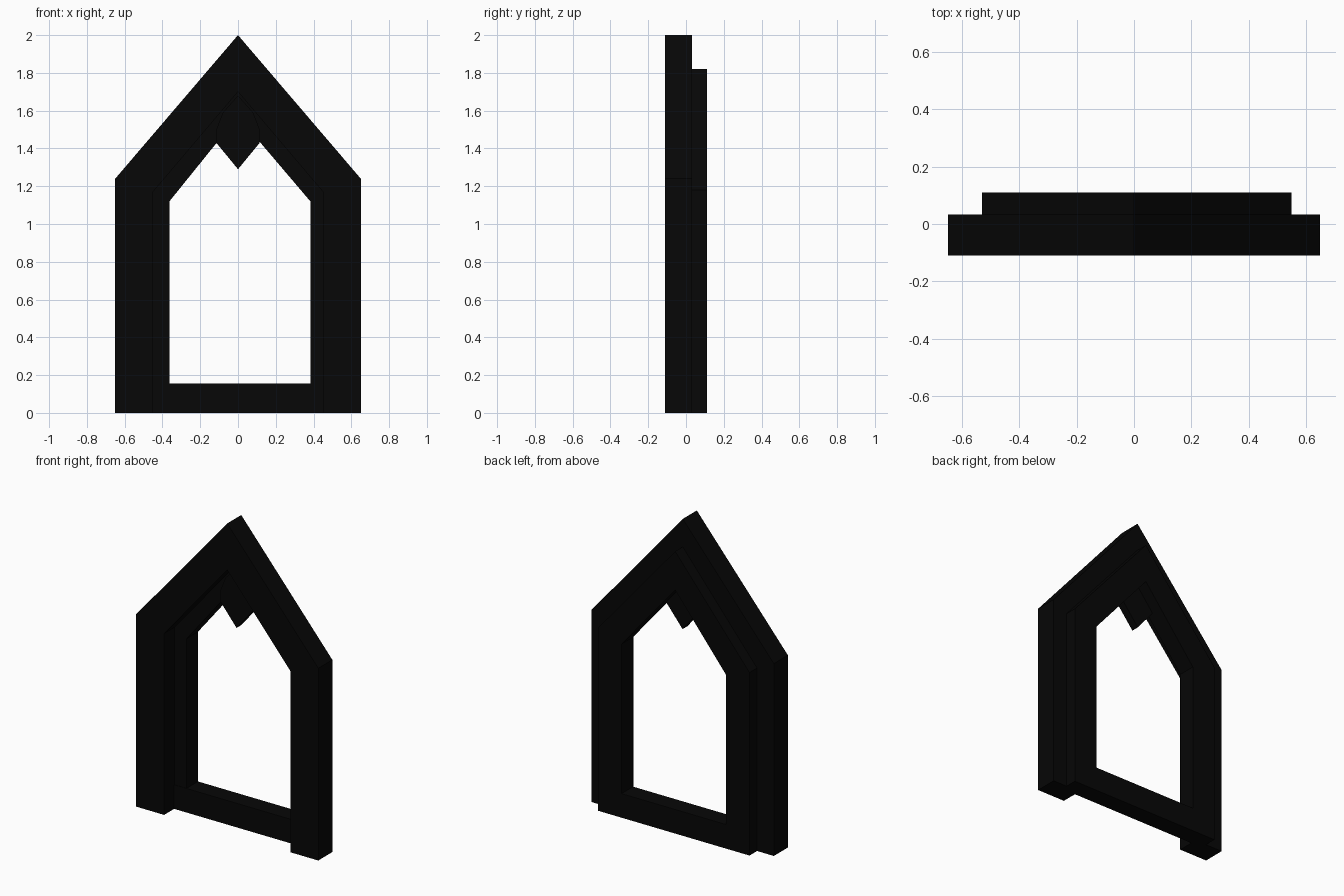
import bpy
import bmesh

cube = bpy.data.objects.get("Cube")
if cube:
    bpy.data.objects.remove(cube, do_unlink=True)

# Single near-black finish
black = bpy.data.materials.new("charcoal_black")
black.use_nodes = True
colour = (0.002, 0.002, 0.002, 1)
black.diffuse_color = colour
bsdf = black.node_tree.nodes["Principled BSDF"]
bsdf.inputs["Base Color"].default_value = colour
bsdf.inputs["Roughness"].default_value = 0.9


def prism(name, outline, front, back):
    """Extrude an (x, z) outline from front to back along y."""
    bm = bmesh.new()
    face = bm.faces.new([bm.verts.new((x, front, z)) for x, z in outline])
    extruded = bmesh.ops.extrude_face_region(bm, geom=[face])
    moved = [v for v in extruded["geom"] if isinstance(v, bmesh.types.BMVert)]
    bmesh.ops.translate(bm, vec=(0, back - front, 0), verts=moved)
    bmesh.ops.recalc_face_normals(bm, faces=bm.faces)
    mesh = bpy.data.meshes.new(name)
    bm.to_mesh(mesh)
    bm.free()
    mesh.materials.append(black)
    obj = bpy.data.objects.new(name, mesh)
    bpy.context.collection.objects.link(obj)
    return obj


def gable_frame(name, outer, inner, eave_out, eave_in, apex_out, apex_in,
                front, back, shift=0.0, base=0.0):
    """Two posts and two mitred rafters meeting at the ridge."""
    for side, s in (("left", 1), ("right", -1)):
        xo, xi = s * outer + shift, s * inner + shift
        prism(f"{name}_post_{side}",
              [(xi, base), (xo, base), (xo, eave_out), (xi, eave_in)], front, back)
        prism(f"{name}_rafter_{side}",
              [(xi, eave_in), (xo, eave_out), (0, apex_out), (0, apex_in)], front, back)


# Wide front surround, with a narrower frame set into it and standing out behind
gable_frame("front_surround", 0.65, 0.45, 1.24, 1.17, 2.0, 1.70, -0.11, 0.033)
gable_frame("rear_frame", 0.54, 0.373, 1.18, 1.12, 1.82, 1.57, -0.005, 0.11,
            shift=0.01, base=0.155)

# Sill across the bottom of the rear frame
prism("sill", [(-0.53, 0), (0.55, 0), (0.55, 0.155), (-0.53, 0.155)], -0.008, 0.11)

# Pointed pendant hanging under the ridge, on the front of the rear frame
half = [(0.115, 1.43), (0.115, 1.50), (0.08, 1.59)]
pendant = [(0, 1.29)] + half + [(0, 1.68)] + [(-x, z) for x, z in reversed(half)]
prism("ridge_pendant", pendant, -0.015, 0.035)
